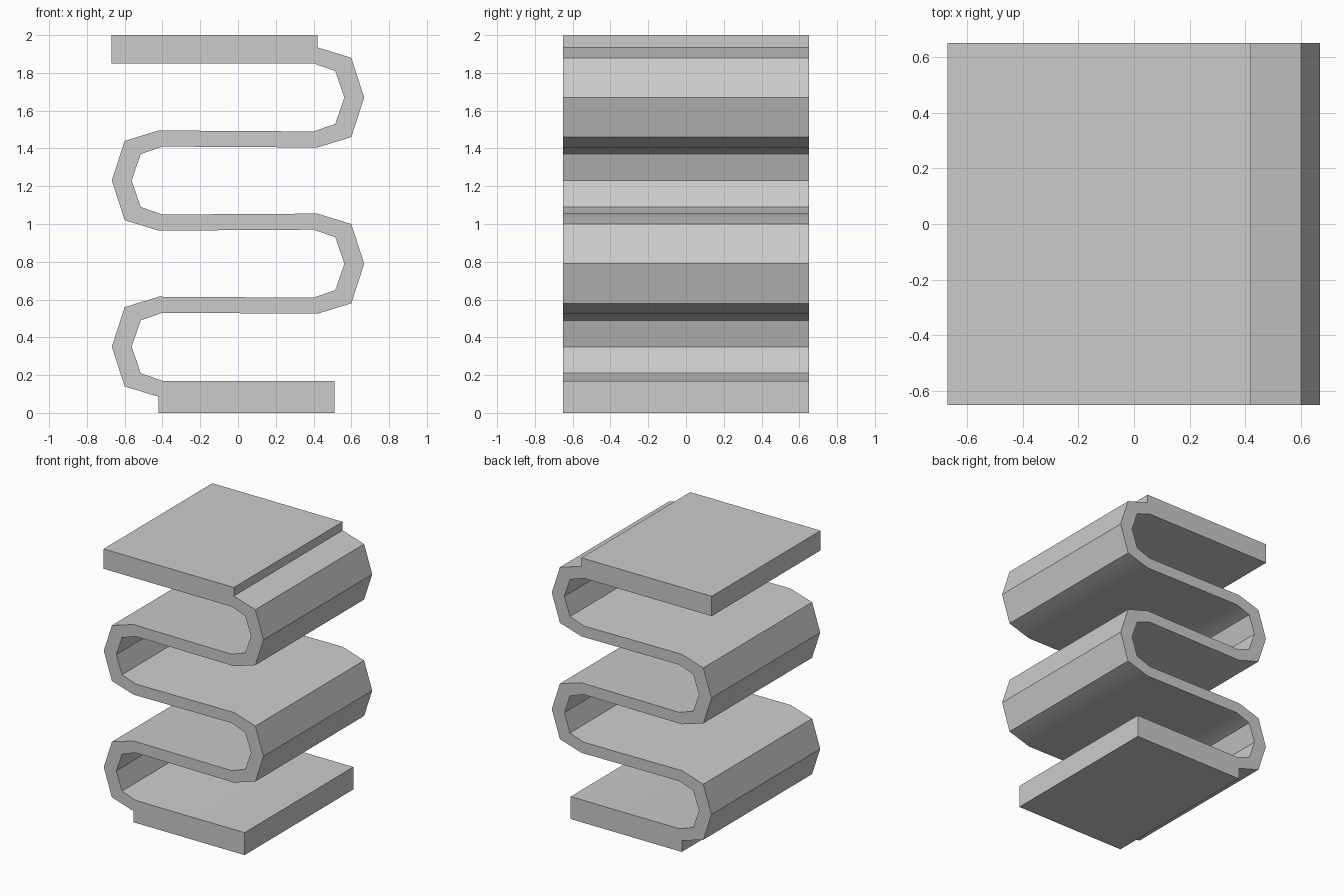
import bpy, bmesh, math

cube = bpy.data.objects.get("Cube")
if cube:
    bpy.data.objects.remove(cube, do_unlink=True)

HALF_DEPTH = 0.65

# Half cross-sections of one fold: (distance from centre, height from fold middle)
OUTER = [(0.42, 0.265), (0.60, 0.21), (0.668, 0)]
INNER = [(0.40, 0.18), (0.515, 0.14), (0.563, 0)]


def fold(half, side, mid):
    """Points round one fold, from top to bottom."""
    top = [(side * x, mid + z) for x, z in half]
    bottom = [(side * x, mid - z) for x, z in half[-2::-1]]
    return top + bottom


RIGHT, LEFT = 1, -1
FOLDS = [(RIGHT, 1.67), (LEFT, 1.23), (RIGHT, 0.79), (LEFT, 0.35)]

# Outline: down one face of the strip, round the base, up the other face, round the top
down, up = [], []
for side, mid in FOLDS:
    down += fold(INNER if side == RIGHT else OUTER, side, mid)
    up += fold(OUTER if side == RIGHT else INNER, side, mid)
base_plate = [(-0.42, 0), (0.51, 0), (0.51, 0.17)]
top_plate = [(0.42, 2), (-0.67, 2), (-0.67, 1.85)]
outline = down + base_plate + up[::-1] + top_plate

# Extrude the outline from front to back
bm = bmesh.new()
front = bm.faces.new([bm.verts.new((x, -HALF_DEPTH, z)) for x, z in outline])
extruded = bmesh.ops.extrude_face_region(bm, geom=[front], use_keep_orig=True)
moved = [v for v in extruded["geom"] if isinstance(v, bmesh.types.BMVert)]
bmesh.ops.translate(bm, vec=(0, 2 * HALF_DEPTH, 0), verts=moved)
bmesh.ops.recalc_face_normals(bm, faces=bm.faces)
mesh = bpy.data.meshes.new("folded_strip")
bm.to_mesh(mesh)
bm.free()

# Plain grey material
grey = bpy.data.materials.new("plain_grey")
grey.use_nodes = True
colour = (0.6, 0.6, 0.6, 1)
grey.diffuse_color = colour
grey.node_tree.nodes["Principled BSDF"].inputs["Base Color"].default_value = colour
mesh.materials.append(grey)

strip = bpy.data.objects.new("folded_strip", mesh)
bpy.context.collection.objects.link(strip)

# Soften the shallow bends, keep the creases sharp
bpy.ops.object.select_all(action="DESELECT")
strip.select_set(True)
bpy.context.view_layer.objects.active = strip
bpy.ops.object.shade_smooth_by_angle(angle=math.radians(30))
